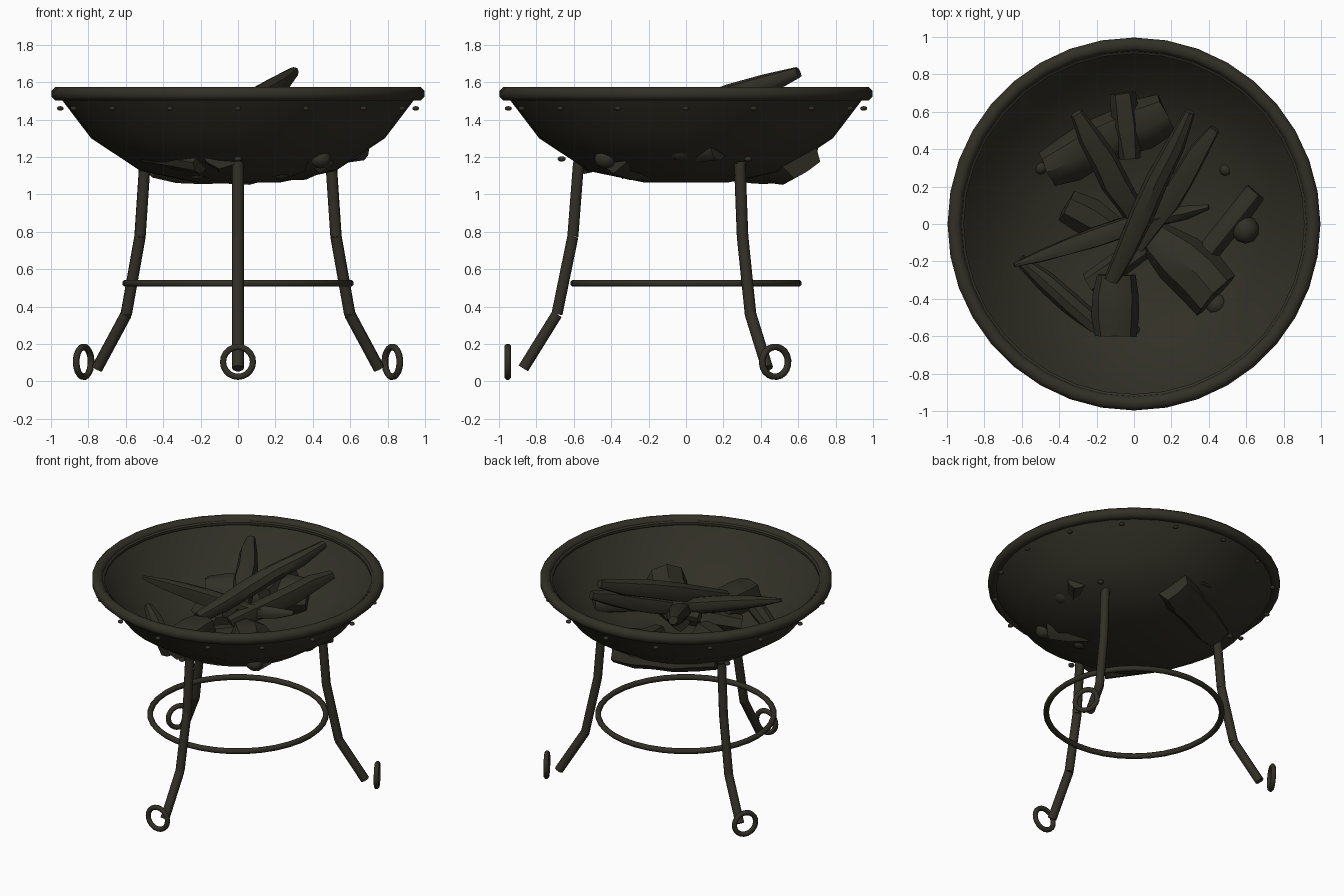
import bpy, bmesh, math, random
from mathutils import Vector, Matrix

if "Cube" in bpy.data.objects:
    bpy.data.objects.remove(bpy.data.objects["Cube"])
random.seed(4)

iron = bpy.data.materials.new("dark_olive_iron")
iron.use_nodes = True
COLOR = (0.031, 0.029, 0.019, 1)
iron.diffuse_color = COLOR
iron.node_tree.nodes["Principled BSDF"].inputs["Base Color"].default_value = COLOR


def finish(name, bm, angle=40):
    bmesh.ops.recalc_face_normals(bm, faces=bm.faces)
    mesh = bpy.data.meshes.new(name)
    bm.to_mesh(mesh)
    bm.free()
    obj = bpy.data.objects.new(name, mesh)
    bpy.context.collection.objects.link(obj)
    mesh.materials.append(iron)
    bpy.ops.object.select_all(action='DESELECT')
    obj.select_set(True)
    bpy.context.view_layer.objects.active = obj
    bpy.ops.object.shade_smooth_by_angle(angle=math.radians(angle))
    return obj


def skin(bm, rings, closed=False):
    """Bridge a list of vertex rings with quads."""
    pairs = list(zip(rings, rings[1:]))
    if closed:
        pairs.append((rings[-1], rings[0]))
    for a, b in pairs:
        n = len(a)
        for i in range(n):
            j = (i + 1) % n
            bm.faces.new((a[i], a[j], b[j], b[i]))


def lathe(name, profile, sides, closed=False, angle=40):
    bm = bmesh.new()
    rings = [[bm.verts.new((r * math.cos(t), r * math.sin(t), z))
              for t in (math.tau * i / sides for i in range(sides))]
             for r, z in profile]
    skin(bm, rings, closed)
    if not closed:
        bm.faces.new(rings[0])
        bm.faces.new(rings[-1])
    return finish(name, bm, angle)


def circle_profile(major, z, minor, n):
    return [(major + minor * math.cos(math.tau * (i + .5) / n),
             z + minor * math.sin(math.tau * (i + .5) / n)) for i in range(n)]


def rod(name, start, end, radii, sides=10, wobble=0.0, flat=1.0, angle=40):
    """Tapered rod between two points, optionally rough and flattened."""
    bm = bmesh.new()
    a, b = Vector(start), Vector(end)
    axis = (b - a).normalized()
    side = axis.cross(Vector((0, 0, 1))).normalized()
    up = side.cross(axis)
    rough = [1 + random.uniform(-wobble, wobble) for _ in range(sides)]
    rings = []
    for k, r in enumerate(radii):
        c = a.lerp(b, k / (len(radii) - 1))
        c += (side + up) * random.uniform(-wobble, wobble) * r * 0.6
        ring = []
        for i in range(sides):
            t = math.tau * i / sides
            s = r * rough[i] * (1 + random.uniform(-wobble, wobble) * 0.3)
            ring.append(bm.verts.new(c + side * math.cos(t) * s + up * math.sin(t) * s * flat
                                     + axis * random.uniform(-wobble, wobble) * r * 0.5))
        rings.append(ring)
    skin(bm, rings)
    bm.faces.new(rings[0])
    bm.faces.new(rings[-1])
    return finish(name, bm, angle)


def blob(name, center, radius, squash=1.0, segments=10):
    bm = bmesh.new()
    bmesh.ops.create_uvsphere(bm, u_segments=segments, v_segments=6, radius=radius)
    bmesh.ops.scale(bm, vec=(1, 1, squash), verts=bm.verts)
    bmesh.ops.translate(bm, vec=center, verts=bm.verts)
    return finish(name, bm, 60)


# Bowl: faceted outer shell with a thin inner lining
outer = [(0.23, 1.065), (0.52, 1.125), (0.785, 1.30), (0.945, 1.51)]
inner = [(r - 0.012, z + 0.012) for r, z in reversed(outer)]
lathe("bowl", outer + inner, 36, angle=50)

# Rim: rounded band with an inner lip
lathe("bowl_rim", circle_profile(0.96, 1.538, 0.04, 8), 36, True, 50)
lathe("bowl_inner_lip", circle_profile(0.925, 1.535, 0.018, 6), 36, True, 50)

# Rivets below the rim
for i in range(16):
    t = math.tau * i / 16
    blob("rim_rivet", (0.95 * math.cos(t), 0.95 * math.sin(t), 1.46), 0.019, 0.65)

# Three bent legs with ring feet and fixing rivets
leg_path = [(0.575, 1.165), (0.605, 0.775), (0.69, 0.36), (0.87, 0.07)]
for name, deg in (("front", -90), ("left", 30), ("right", 150)):
    d = Vector((math.cos(math.radians(deg)), math.sin(math.radians(deg)), 0))
    pts = [d * r + Vector((0, 0, z)) for r, z in leg_path]
    for part, (p, q) in zip(("upper", "middle", "lower"), zip(pts, pts[1:])):
        rod(f"{name}_leg_{part}", p, q, [0.031, 0.031])
    blob(f"{name}_leg_rivet", d * 0.665 + Vector((0, 0, 1.19)), 0.022, 0.65)
    foot = lathe(f"{name}_foot_ring", circle_profile(0.08, 0, 0.018, 8), 20, True, 50)
    foot.matrix_world = (Matrix.Translation(d * 0.953 + Vector((0, 0, 0.105)))
                         @ Vector((0, 0, 1)).rotation_difference(d).to_matrix().to_4x4())

# Brace hoop joining the legs
lathe("brace_hoop", circle_profile(0.60, 0.525, 0.02, 8), 36, True, 50)

# Split logs leaning together
STICK = [0.03, 0.058, 0.066, 0.07, 0.06, 0.045]
rod("leaning_log_back", (-0.31, 0.59, 1.54), (0.04, -0.02, 1.30), STICK, 8, 0.14)
rod("leaning_log_tall", (0.30, 0.60, 1.655), (-0.12, -0.30, 1.33), STICK, 8, 0.14)
rod("leaning_log_left", (0.43, 0.51, 1.50), (0.02, -0.12, 1.26), STICK, 8, 0.14)
rod("sliver_log_long", (-0.64, -0.22, 1.47), (0.08, 0.03, 1.31),
    [0.012, 0.036, 0.05, 0.06, 0.06, 0.05], 8, 0.16)
rod("sliver_log_short", (0.40, 0.09, 1.36), (-0.10, -0.03, 1.28),
    [0.015, 0.04, 0.05, 0.055, 0.05], 8, 0.16)

# Thick logs lying in the bowl
rod("thick_log_back", (-0.47, 0.30, 1.20), (0.17, 0.60, 1.22),
    [0.11, 0.135, 0.135, 0.14, 0.15, 0.125], 9, 0.12)
rod("thick_log_left", (0.04, 0.0, 1.20), (0.44, -0.38, 1.25),
    [0.06, 0.10, 0.13, 0.14, 0.135], 8, 0.12)
rod("thick_log_front", (-0.10, -0.60, 1.24), (-0.10, -0.27, 1.25),
    [0.105, 0.12, 0.12, 0.10], 8, 0.1)
rod("round_log_left", (0.38, -0.17, 1.20), (0.655, 0.17, 1.245), [0.062] * 3, 10, 0.05)
rod("round_log_front", (-0.61, -0.19, 1.24), (-0.20, -0.55, 1.17),
    [0.03, 0.055, 0.058, 0.058], 8, 0.08)
rod("split_log_right", (-0.36, 0.10, 1.19), (-0.12, -0.03, 1.17), [0.09, 0.1, 0.08], 6, 0.1)
rod("split_log_center", (-0.24, -0.32, 1.14), (0.06, -0.12, 1.20), [0.06, 0.07, 0.06], 6, 0.1)
rod("split_log_back", (-0.06, 0.70, 1.30), (-0.02, 0.35, 1.28), [0.075, 0.085, 0.06], 6, 0.1)

# Loose coals
for x, y, z, r in ((0.595, -0.03, 1.24, 0.075), (0.44, -0.43, 1.19, 0.06),
                   (0.49, 0.29, 1.17, 0.033), (0.0, -0.57, 1.17, 0.033),
                   (-0.50, 0.30, 1.18, 0.035), (0.23, -0.30, 1.12, 0.05)):
    blob("coal", (x, y, z), r, 0.85)
